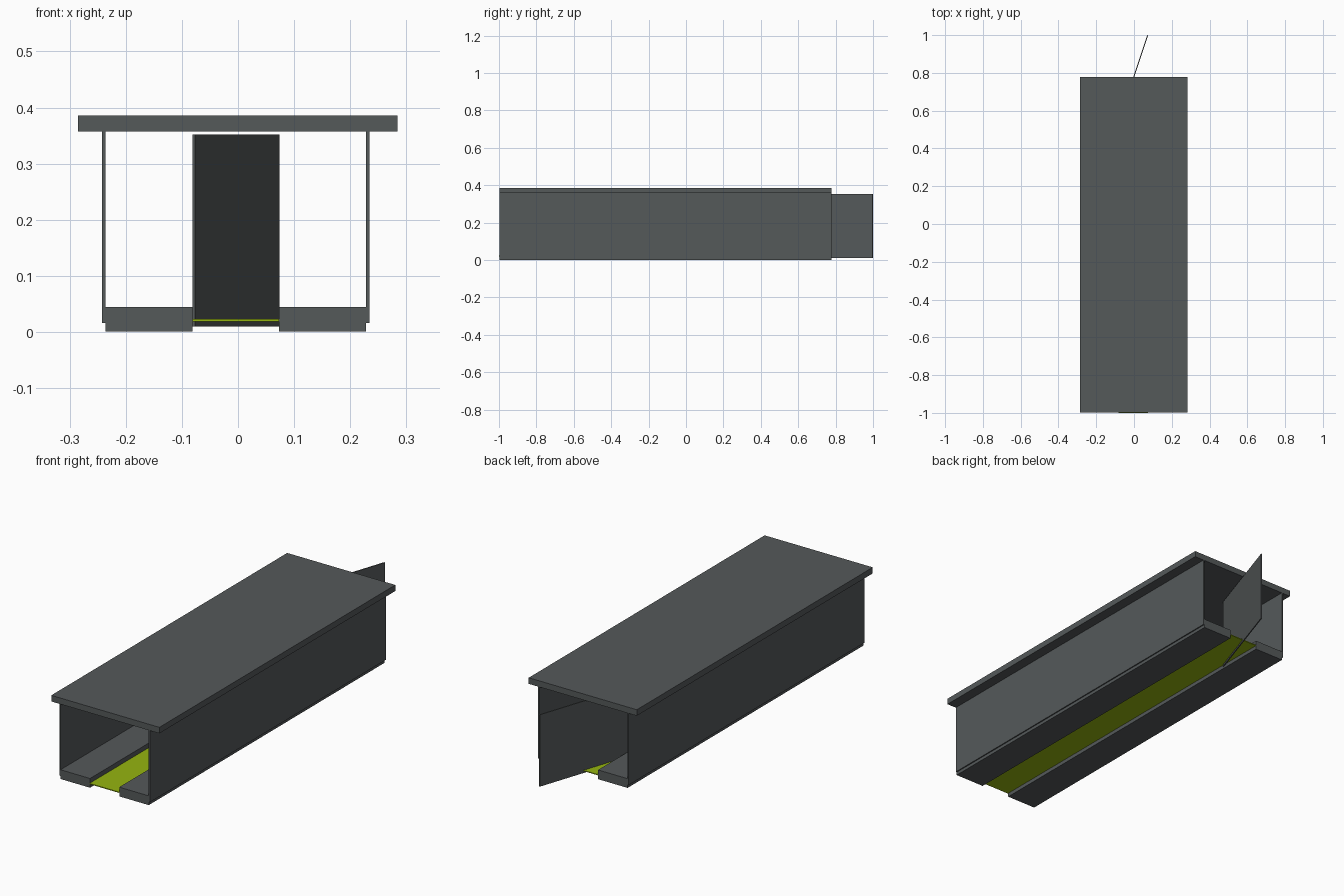
import bpy, math

if "Cube" in bpy.data.objects:
    bpy.data.objects.remove(bpy.data.objects["Cube"])


def material(name, rgb):
    m = bpy.data.materials.new(name)
    m.diffuse_color = (*rgb, 1)
    m.use_nodes = True
    m.node_tree.nodes["Principled BSDF"].inputs["Base Color"].default_value = m.diffuse_color
    return m


grey = material("dark_grey", (0.09, 0.10, 0.102))
lime = material("lime_yellow", (0.30, 0.46, 0.005))


def box(name, x, y, z, mat):
    """Box from (min, max) ranges."""
    bpy.ops.mesh.primitive_cube_add(size=1, location=[(a + b) / 2 for a, b in (x, y, z)])
    o = bpy.context.object
    o.name = name
    o.scale = [b - a for a, b in (x, y, z)]
    bpy.ops.object.transform_apply(location=False, rotation=False, scale=True)
    o.data.materials.append(mat)
    return o


FRONT, BACK = -0.997, 0.777
C = -0.004  # centre line of the floor and walls

# roof slab
box("roof", (-0.285, 0.284), (FRONT, BACK), (0.357, 0.386), grey)

# side walls and raised floor slabs
for side, s in (("left", -1), ("right", 1)):
    box(side + "_wall", sorted((C + s * 0.232, C + s * 0.238)), (FRONT, BACK), (0.016, 0.357), grey)
    box(side + "_floor", sorted((C + s * 0.077, C + s * 0.2325)), (FRONT, BACK), (0.001, 0.045), grey)

# aisle strip in two lengths
for name, y in (("front_aisle", (-1.0, 0.01)), ("back_aisle", (0.01, BACK))):
    box(name, (C - 0.077, C + 0.077), y, (0.019, 0.023), lime)

# slanted door panel sticking out at the back
x0, y0, x1, y1 = -0.079, 0.547, 0.072, 0.999
length = math.hypot(x1 - x0, y1 - y0)
door = box("back_door", (-length / 2, length / 2), (-0.0025, 0.0025), (0.010, 0.352), grey)
door.location = ((x0 + x1) / 2, (y0 + y1) / 2, 0.181)
door.rotation_euler.z = math.atan2(y1 - y0, x1 - x0)
